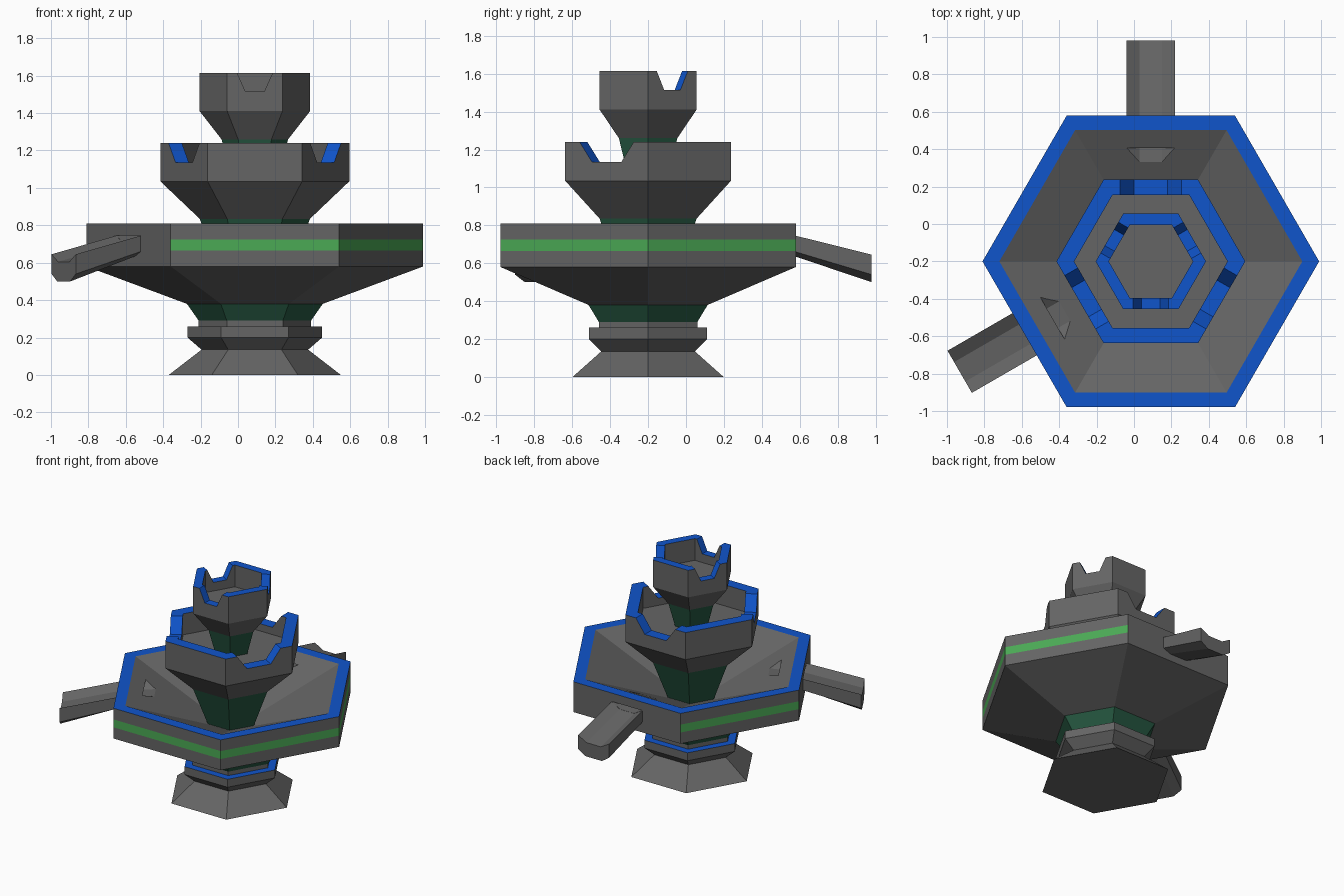
import bpy, bmesh
from math import cos, sin, radians, pi

if "Cube" in bpy.data.objects:
    bpy.data.objects.remove(bpy.data.objects["Cube"])

CX, CY = 0.09, -0.2          # common axis of all tiers
GREY, BLUE, DARK, STRIPE = range(4)


def material(name, rgb):
    m = bpy.data.materials.new(name)
    m.diffuse_color = (*rgb, 1)
    m.use_nodes = True
    m.node_tree.nodes["Principled BSDF"].inputs["Base Color"].default_value = m.diffuse_color
    return m


MATS = [material("stone_grey", (0.13, 0.13, 0.13)),
        material("rim_blue", (0.005, 0.09, 0.6)),
        material("neck_green", (0.02, 0.10, 0.055)),
        material("stripe_green", (0.07, 0.40, 0.09))]


def finish(name, bm):
    bmesh.ops.recalc_face_normals(bm, faces=bm.faces)
    me = bpy.data.meshes.new(name)
    bm.to_mesh(me)
    bm.free()
    for m in MATS:
        me.materials.append(m)
    ob = bpy.data.objects.new(name, me)
    bpy.context.collection.objects.link(ob)
    return ob


def skin(bm, rings, mats, special=()):
    """Join consecutive rings of verts with quads and cap both ends."""
    n = len(rings[0])
    for k, (a, b) in enumerate(zip(rings, rings[1:])):
        for i in range(n):
            j = (i + 1) % n
            f = bm.faces.new((a[i], a[j], b[j], b[i]))
            m = mats[k]
            f.material_index = GREY if m == STRIPE and i not in special else m
    bm.faces.new(rings[0]).material_index = mats[0]
    bm.faces.new(rings[-1]).material_index = mats[-1]


def hex_tier(name, profile, special=()):
    """profile: (corner radius, z, material of the band that ends here)."""
    bm = bmesh.new()
    rings = [[bm.verts.new((CX + r * cos(i * pi / 3), CY + r * sin(i * pi / 3), z))
              for i in range(6)] for r, z, _ in profile]
    skin(bm, rings, [p[2] for p in profile[1:]] + [GREY], special)
    return finish(name, bm)


def radial_loft(name, angle, sections, mat=GREY):
    """sections: (distance from axis, [(sideways, z), ...])."""
    c, s = cos(radians(angle)), sin(radians(angle))
    bm = bmesh.new()
    rings = [[bm.verts.new((CX + d * c - u * s, CY + d * s + u * c, z))
              for u, z in pts] for d, pts in sections]
    skin(bm, rings, [mat] * 2)
    return finish(name, bm)


def cut(target, cutter):
    mod = target.modifiers.new("cut", 'BOOLEAN')
    mod.operation, mod.solver, mod.object = 'DIFFERENCE', 'EXACT', cutter
    bpy.context.view_layer.objects.active = target
    bpy.ops.object.modifier_apply(modifier=mod.name)
    bpy.data.objects.remove(cutter)


def notch(target, angle, d0, d1, z0, z1, w0, w1):
    """Trapezoid spill notch through a rim, with the sides run past the top."""
    up = 0.05
    w2 = w1 + (w1 - w0) * up / (z1 - z0)
    pts = [(-w0, z0), (w0, z0), (w2, z1 + up), (-w2, z1 + up)]
    cut(target, radial_loft("notch_cutter", angle, [(d0, pts), (d1, pts)], BLUE))


# Foot
hex_tier("foot", [
    (0.46, 0, GREY), (0.285, 0.135, GREY), (0.36, 0.20, GREY),
    (0.36, 0.26, GREY), (0.30, 0.26, BLUE)])

# Large basin with green neck, striped wall and blue rim
basin = hex_tier("large_basin", [
    (0.30, 0.255, GREY), (0.30, 0.29, GREY), (0.363, 0.38, DARK),
    (0.90, 0.58, GREY), (0.90, 0.665, GREY), (0.90, 0.725, STRIPE),
    (0.90, 0.81, GREY), (0.81, 0.81, BLUE), (0.19, 0.55, GREY)],
    special=(0, 2, 4, 5))

# Middle basin
middle = hex_tier("middle_basin", [
    (0.18, 0.54, DARK), (0.295, 0.835, DARK), (0.505, 1.035, GREY),
    (0.505, 1.24, GREY), (0.41, 1.24, BLUE), (0.41, 1.08, GREY)])
for a in (90, 210, 330):
    notch(middle, a, 0.28, 0.55, 1.135, 1.24, 0.09, 0.165)

# Top basin
top = hex_tier("top_basin", [
    (0.125, 1.07, DARK), (0.178, 1.26, DARK), (0.295, 1.41, GREY),
    (0.295, 1.615, GREY), (0.225, 1.615, BLUE), (0.225, 1.45, GREY)])
for a in (30, 150, 270):
    notch(top, a, 0.13, 0.35, 1.515, 1.615, 0.05, 0.095)


# Spouts: drain opening through the basin wall, then an open trough
def drain(zt, zb):
    return [(-0.13, zt), (-0.06, zb), (0.06, zb), (0.13, zt)]


def trough(z, side, bottom):
    return [(-0.13, z), (-0.06, z - 0.04), (0.06, z - 0.04), (0.13, z),
            (0.13, z - side), (0.07, z - bottom), (-0.07, z - bottom), (-0.13, z - side)]


for side, a in (("back", 90), ("left", 210)):
    cut(basin, radial_loft("drain_cutter", a,
                           [(0.50, drain(0.776, 0.731)), (0.79, drain(0.745, 0.705))]))
    radial_loft(side + "_spout", a, [(0.775, trough(0.746, 0.085, 0.11)),
                                     (1.18, trough(0.645, 0.105, 0.145))])
